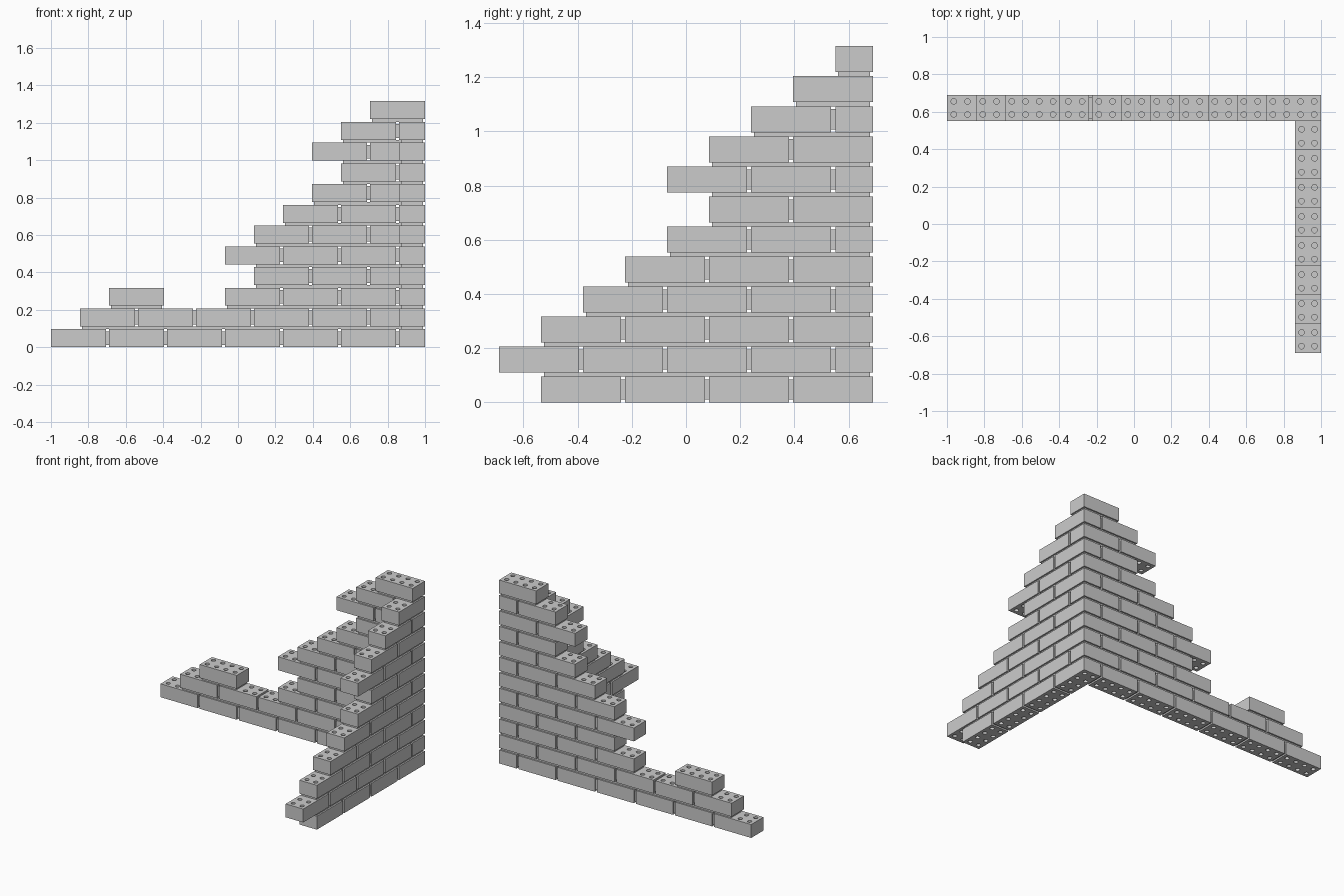
import bpy, bmesh, math
from mathutils import Vector

if "Cube" in bpy.data.objects:
    bpy.data.objects.remove(bpy.data.objects["Cube"], do_unlink=True)

WIDTH, JOINT, HEIGHT = 0.139, 0.0161, 0.096
LENGTH = 2 * WIDTH + JOINT
PITCH = LENGTH + JOINT          # brick plus head joint
COURSE = 0.1108                 # brick plus bed joint
INSET = 0.011                   # mortar set back from the faces
CORNER_X, CORNER_Y = 1.0, 0.69
HOLE_R, HOLE_DEPTH, SIDES = 0.015, 0.03, 12

# Bricks per course, from the bottom up
BACK = [6, 6, 3, 3, 3, 3, 2, 2, 1, 2, 1, 1]
SIDE = [4, 4, 4, 3, 3, 2, 2, 2, 2, 1, 1, 0]


def material(name, value):
    mat = bpy.data.materials.new(name)
    mat.use_nodes = True
    color = (value, value, value, 1)
    mat.diffuse_color = color
    mat.node_tree.nodes["Principled BSDF"].inputs["Base Color"].default_value = color
    return mat


grey = material("grey_brick", 0.6)


def brick_mesh():
    """Box with a two by four pattern of blind round holes, top and bottom."""
    bm = bmesh.new()
    cx, cy = LENGTH / 4, WIDTH / 2
    angles = [math.pi / 4 + math.tau * k / SIDES for k in range(SIDES)]
    for end in (-1, 1):
        z = end * HEIGHT / 2
        for i in range(4):
            for j in range(2):
                mid = Vector(((i - 1.5) * cx, (j - 0.5) * cy, z))
                rim, ring, floor = [], [], []
                for a in angles:
                    c, s = math.cos(a), math.sin(a)
                    m = max(abs(c), abs(s))
                    rim.append(bm.verts.new(mid + Vector((c / m * cx / 2, s / m * cy / 2, 0))))
                    hole = mid + Vector((c * HOLE_R, s * HOLE_R, 0))
                    ring.append(bm.verts.new(hole))
                    floor.append(bm.verts.new(hole - Vector((0, 0, end * HOLE_DEPTH))))
                for k in range(SIDES):
                    n = (k + 1) % SIDES
                    bm.faces.new((rim[k], rim[n], ring[n], ring[k]))
                    bm.faces.new((ring[k], ring[n], floor[n], floor[k]))
                bm.faces.new(floor)
    bmesh.ops.remove_doubles(bm, verts=bm.verts[:], dist=0.0002)
    outline = [e for e in bm.edges if e.is_boundary]
    bmesh.ops.bridge_loops(bm, edges=outline)
    bmesh.ops.recalc_face_normals(bm, faces=bm.faces[:])
    mesh = bpy.data.meshes.new("brick")
    bm.to_mesh(mesh)
    bm.free()
    mesh.materials.append(grey)
    return mesh


BRICK = brick_mesh()


def position(wall, s, z):
    """Point on a wall's centre line, s away from the outer corner."""
    if wall == "back":
        return Vector((CORNER_X - s, CORNER_Y - WIDTH / 2, z))
    return Vector((CORNER_X - WIDTH / 2, CORNER_Y - s, z))


def add(name, mesh, wall, s, z):
    obj = bpy.data.objects.new(name, mesh)
    obj.location = position(wall, s, z)
    if wall == "side":
        obj.rotation_euler.z = math.pi / 2
    bpy.context.collection.objects.link(obj)


def add_brick(wall, s, row):
    add(wall + "_wall_brick", BRICK, wall, s + LENGTH / 2, row * COURSE + HEIGHT / 2)


def add_mortar(name, wall, s0, s1, z0, z1):
    bm = bmesh.new()
    bmesh.ops.create_cube(bm, size=1)
    bmesh.ops.scale(bm, vec=(s1 - s0, WIDTH - 2 * INSET, z1 - z0), verts=bm.verts[:])
    mesh = bpy.data.meshes.new(name)
    bm.to_mesh(mesh)
    bm.free()
    mesh.materials.append(grey)
    add(name, mesh, wall, (s0 + s1) / 2, (z0 + z1) / 2)


for wall, counts, corner_parity in (("back", BACK, 1), ("side", SIDE, 0)):
    previous_end = None
    for row, count in enumerate(counts):
        # Courses take turns at owning the corner brick
        owns_corner = row % 2 == corner_parity
        start = 0 if owns_corner else WIDTH + JOINT
        end = start + count * PITCH - JOINT
        base = row * COURSE
        for i in range(count):
            s = start + i * PITCH
            add_brick(wall, s, row)
            if s > 0:
                add_mortar(wall + "_head_joint", wall, s - JOINT, s,
                           base + INSET, base + HEIGHT - INSET)
        # Bed joint where this course rests on the one below
        if row and count:
            first = INSET if wall == "back" else WIDTH - INSET
            add_mortar(wall + "_bed_joint", wall, first, min(end, previous_end) - INSET,
                       base - COURSE + HEIGHT, base)
        previous_end = end

# Lone brick on the low end of the back wall
lone = WIDTH + JOINT + 4 * PITCH
add_brick("back", lone, 2)
add_mortar("lone_bed_joint", "back", lone + INSET, lone + LENGTH - INSET,
           COURSE + HEIGHT, 2 * COURSE)
